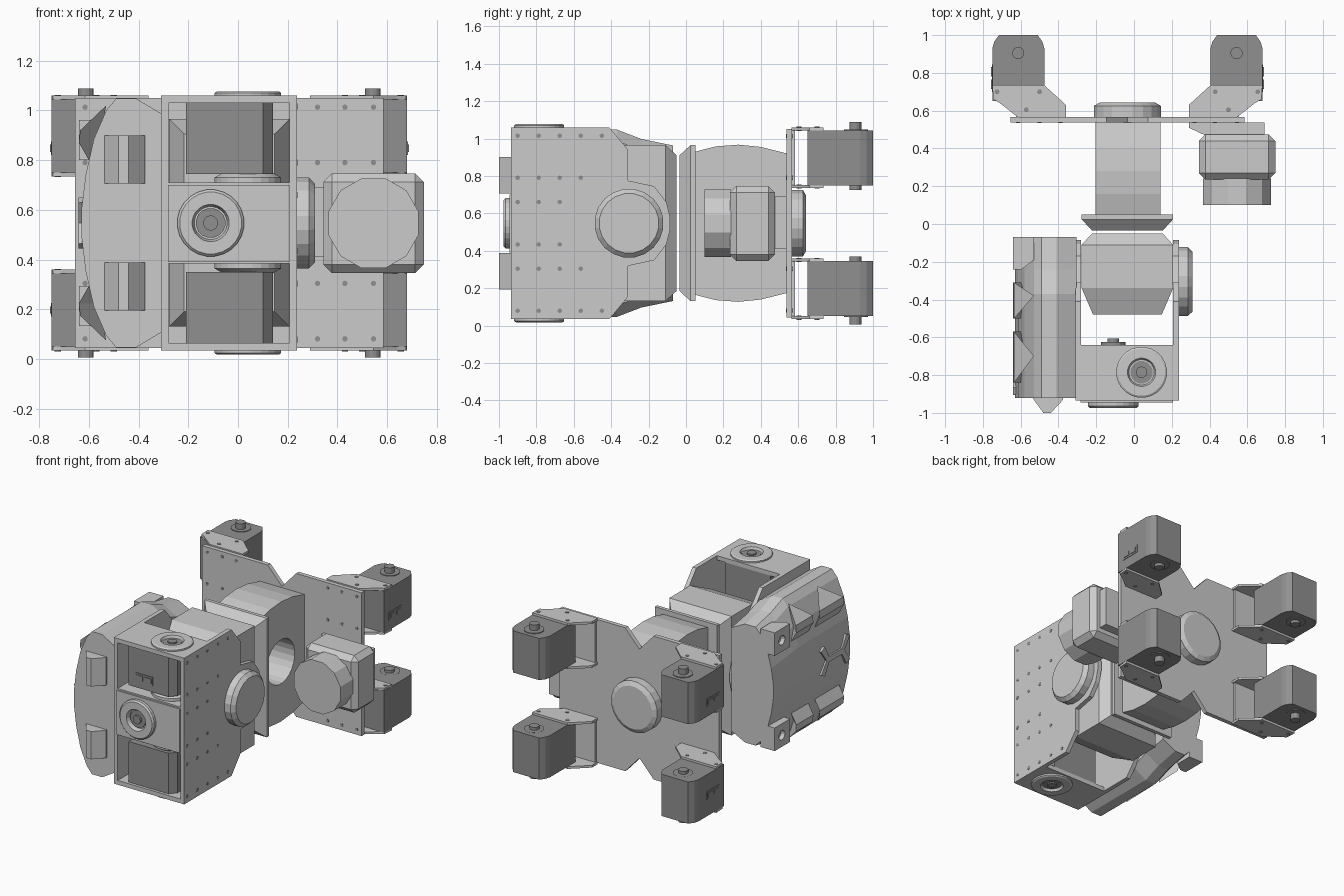
import bpy, bmesh
from math import pi, cos, sin

if "Cube" in bpy.data.objects:
    bpy.data.objects.remove(bpy.data.objects["Cube"])

dark = bpy.data.materials.new("dark_grey")
dark.diffuse_color = (0.28, 0.28, 0.28, 1)
dark.use_nodes = True
dark.node_tree.nodes["Principled BSDF"].inputs["Base Color"].default_value = dark.diffuse_color
CZ = 0.547   # height of the mirror plane between upper and lower halves
CX = -0.035  # centre of the rear plate


def loft(name, rings, mat=None):
    bm = bmesh.new()
    vs = [[bm.verts.new(p) for p in r] for r in rings]
    n = len(rings[0])
    for a, b in zip(vs, vs[1:]):
        for i in range(n):
            j = (i + 1) % n
            bm.faces.new((a[i], a[j], b[j], b[i]))
    bm.faces.new(vs[0])
    bm.faces.new(vs[-1])
    bmesh.ops.recalc_face_normals(bm, faces=bm.faces)
    me = bpy.data.meshes.new(name)
    bm.to_mesh(me)
    bm.free()
    ob = bpy.data.objects.new(name, me)
    bpy.context.collection.objects.link(ob)
    if mat:
        me.materials.append(mat)
    return ob


def place(axis, u, v, w):
    return {'x': (w, u, v), 'y': (u, w, v), 'z': (u, v, w)}[axis]


def prism(name, pts, axis, a, b, mat=None):
    return loft(name, [[place(axis, u, v, w) for u, v in pts] for w in (a, b)], mat)


def box(name, x, y, z, mat=None, bevel=0):
    ob = prism(name, [(x[0], y[0]), (x[1], y[0]), (x[1], y[1]), (x[0], y[1])], 'z', *z, mat)
    if bevel:
        m = ob.modifiers.new("bevel", 'BEVEL')
        m.width, m.segments = bevel, 1
    return ob


def lathe(name, axis, cu, cv, steps, sides=24, mat=None):
    """steps: (radius, position along axis)"""
    return loft(name, [[place(axis, cu + r * cos(2 * pi * (i + .5) / sides),
                              cv + r * sin(2 * pi * (i + .5) / sides), w)
                        for i in range(sides)] for r, w in steps], mat)


def horn(name, axis, u, v, w, h):
    lathe(name, axis, u, v, [(.135, w), (.135, w + .7 * h), (.125, w + h), (.075, w + h), (.066, w + .1 * h)])
    lathe(name + "_hub", axis, u, v, [(.06, w), (.06, w + .4 * h), (.03, w + .4 * h), (.03, w + .8 * h)], 16, dark)


def cut(ob, cutter):
    m = ob.modifiers.new("cut", 'BOOLEAN')
    m.operation, m.solver, m.object = 'DIFFERENCE', 'EXACT', cutter
    bpy.context.view_layer.objects.active = ob
    bpy.ops.object.modifier_apply(modifier=m.name)
    bpy.data.objects.remove(cutter)


def flip(pts):
    """close an upper half profile by mirroring it in z"""
    return pts + [(u, 2 * CZ - v) for u, v in reversed(pts)]


# rear plate with a V notch above and below, and its round cap
prism("rear_plate", flip([(-.655, 1.05), (-.145, 1.05), (CX, .93), (.075, 1.05), (.585, 1.05)]), 'y', .537, .567)
lathe("rear_cap", 'y', CX, CZ, [(.18, .565), (.18, .625), (.15, .642)], 20)

# four rear motors with their two-flange brackets
for sx in (1, -1):
    def X(x):
        return CX + sx * (x - CX)
    side = "right" if sx > 0 else "left"
    for up in (1, -1):
        def Z(z):
            return CZ + up * (z - CZ)
        tag = side + ("_upper" if up > 0 else "_lower")
        body = [(.405, .65), (.68, .65), (.68, .93), (.67, .965), (.645, 1.0), (.44, 1.0), (.415, .965), (.405, .93)]
        prism("rear_motor_" + tag, [(X(x), y) for x, y in body], 'z', Z(.75), Z(1.043), dark)
        for a, b in ((1.043, 1.055), (.75, .738)):
            lathe("motor_rim_" + tag, 'z', X(.543), .91, [(.065, Z(a - .005)), (.065, Z(a + (b - a) * .4))], 20, dark)
        lathe("motor_pin_" + tag, 'z', X(.543), .905, [(.032, Z(.725)), (.032, Z(1.088))], 14, dark)
        flange = [(.29, .565), (.29, .63), (.405, .735), (.68, .735), (.675, .66), (.64, .64), (.545, .565)]
        for z in (1.043, .735):
            prism("bracket_flange_" + tag, [(X(x), y) for x, y in flange], 'z', Z(z), Z(z + .016))
            for x, y in ((.43, .70), (.655, .70), (.50, .605)):
                lathe("bracket_screw_" + tag, 'z', X(x), y, [(.013, Z(z - .003)), (.013, Z(z + .02))], 10, dark)
        box("bracket_base_" + tag, (X(.30), X(.545)), (.565, .582), (Z(.74), Z(1.05)))
        for x in (.32, .43, .545):
            for z in (1.013, .79):
                lathe("plate_hole_" + tag, 'y', X(x), Z(z), [(.011, .534), (.011, .57)], 10, dark)
        if up > 0 or sx < 0:  # connector socket on the outer side
            z0 = .82 if up > 0 else .17
            box("socket_" + tag, (X(.67), X(.683)), (.70, .845), (z0, z0 + .055), dark)
            for y in (.715, .78):
                box("socket_pin_" + tag, (X(.675), X(.687)), (y, y + .05), (z0 + .012, z0 + .042), dark)

# neck block with a sideways bore, and the collar in front of it
neck = prism("neck_block", flip([(.05, .93), (.16, .958), (.28, .967), (.40, .955), (.54, .92)]), 'x', -.205, .14)
cut(neck, lathe("bore", 'x', .275, CZ, [(.155, -.4), (.155, .4)], 24))


def rect(y, i):
    a, b, t, u = -.277 + i, .207 - i, .965 - i, .13 + i
    return [(a, y, u), (b, y, u), (b, y, t), (a, y, t)]


loft("collar", [rect(-.035, .055), rect(.025, 0), rect(.05, 0)])

# front barrel between the side plates
loft("front_barrel", [rect(-.48, .06), rect(-.34, 0), rect(-.11, 0), rect(-.05, .055)])

# side motor
box("side_motor_body", (.343, .748), (.235, .475), (.345, .747), None, .035)
lathe("side_motor_face", 'y', .545, .546, [(.187, .10), (.187, .24)], 12)
prism("side_motor_mount", [(.29, .54), (.29, .51), (.375, .47), (.69, .47), (.69, .537)], 'z', .41, .69)

# side plates with rounded lobe, right cap and rivets
lobe = flip([(-.935, 1.06), (-.41, 1.06), (-.31, .94), (-.31, .775), (-.17, .745), (-.105, .66), (-.085, .58)])
prism("right_side_plate", lobe, 'x', .207, .237)
prism("left_side_plate", lobe, 'x', -.31, -.28)
lathe("right_cap", 'x', -.305, CZ, [(.185, .23), (.185, .285), (.16, .31)], 20)
for z in (1.015, .79, .66):
    for zz in (z, 2 * CZ - z):
        for i in range(5 if z > 1 else (4 if z > .7 else 3)):
            lathe("rivet", 'x', -.90 + .1125 * i, zz, [(.012, .234), (.012, .239)], 10, dark)

# front motor stack: two dark motors around a pale middle one
for up in (1, -1):
    def Z(z):
        return CZ + up * (z - CZ)
    tag = "upper" if up > 0 else "lower"
    prism("front_motor_" + tag, [(-.21, -.64), (.14, -.64), (.14, -.87), (.10, -.915), (-.21, -.915)], 'z', Z(.745), Z(1.03), dark)
    box("frame_cap_" + tag, (-.285, .21), (-.935, -.64), (Z(1.03), Z(1.06)))
    box("frame_shelf_" + tag, (-.285, .21), (-.935, -.64), (Z(.685), Z(.71)))
    horn("frame_horn_" + tag, 'z', .04, -.785, Z(1.055), .022 * up)
    lathe("shelf_disc_" + tag, 'z', .04, -.785, [(.135, Z(.70)), (.135, Z(.73)), (.10, Z(.75))])
box("middle_motor", (-.282, .207), (-.945, -.64), (.39, .70))
horn("front_horn", 'y', -.11, CZ, -.94, -.035)
lathe("middle_motor_pin", 'y', -.11, CZ, [(.065, -.645), (.065, -.625), (.032, -.625), (.032, -.605)], 16, dark)
box("front_socket", (-.155, -.02), (-.92, -.91), (.79, .85), dark)
for x in (-.145, -.08):
    box("front_socket_pin", (x, x + .052), (-.924, -.915), (.803, .838), dark)

# domed shell on the left side, lower towards the rear
dome = flip([(-.305, .985), (-.41, 1.048), (-.49, 1.048), (-.53, 1.0), (-.58, .885), (-.613, .74), (-.63, .60)])


def shell_ring(y, s):
    return [(x, y, CZ + s * (z - CZ)) for x, z in dome]


loft("shell", [shell_ring(-.92, 1), shell_ring(-.37, 1), shell_ring(-.24, .90), shell_ring(-.07, .83)])
for up in (1, -1):
    def Z(z):
        return CZ + up * (z - CZ)
    tag = "upper" if up > 0 else "lower"
    # corner tab with a bolt hole
    tab = prism("shell_tab_" + tag, [(-.64, -.07), (-.53, -.07), (-.53, -.19), (-.595, -.24), (-.64, -.24)], 'z', Z(.80), Z(.962))
    cut(tab, lathe("bolt_hole", 'x', -.15, Z(.88), [(.033, -.7), (.033, -.61)], 14))
    # raised triangular spikes on the shoulder
    for y0, y1, ym in ((-.50, -.31, -.38), (-.84, -.57, -.70)):
        loft("shell_spike_" + tag,
             [[(-.60, y0, Z(.80)), (-.60, y1, Z(.80)), (-.56, ym, Z(.80))],
              [(-.64, y0, Z(.87)), (-.64, y1, Z(.87)), (-.56, ym, Z(.87))],
              [(-.635, y0, Z(.92)), (-.635, y1, Z(.92)), (-.53, ym, Z(1.02))]])
    # front teeth
    prism("shell_tooth_" + tag, [(-.545, -.91), (-.48, -1.0), (-.44, -1.0), (-.375, -.93), (-.375, -.91)], 'z', Z(.705), Z(.90))
    # forked rib ornament on the outer face
    for s in (1, -1):
        y = -.745
        prism("rib_fork_" + tag, [(y + s * .06, CZ), (y + s * .10, CZ), (y + s * .16, Z(.63)), (y + s * .12, Z(.65))], 'x', -.641, -.61)
box("rib_bar", (-.641, -.61), (-.84, -.65), (CZ - .02, CZ + .02))
